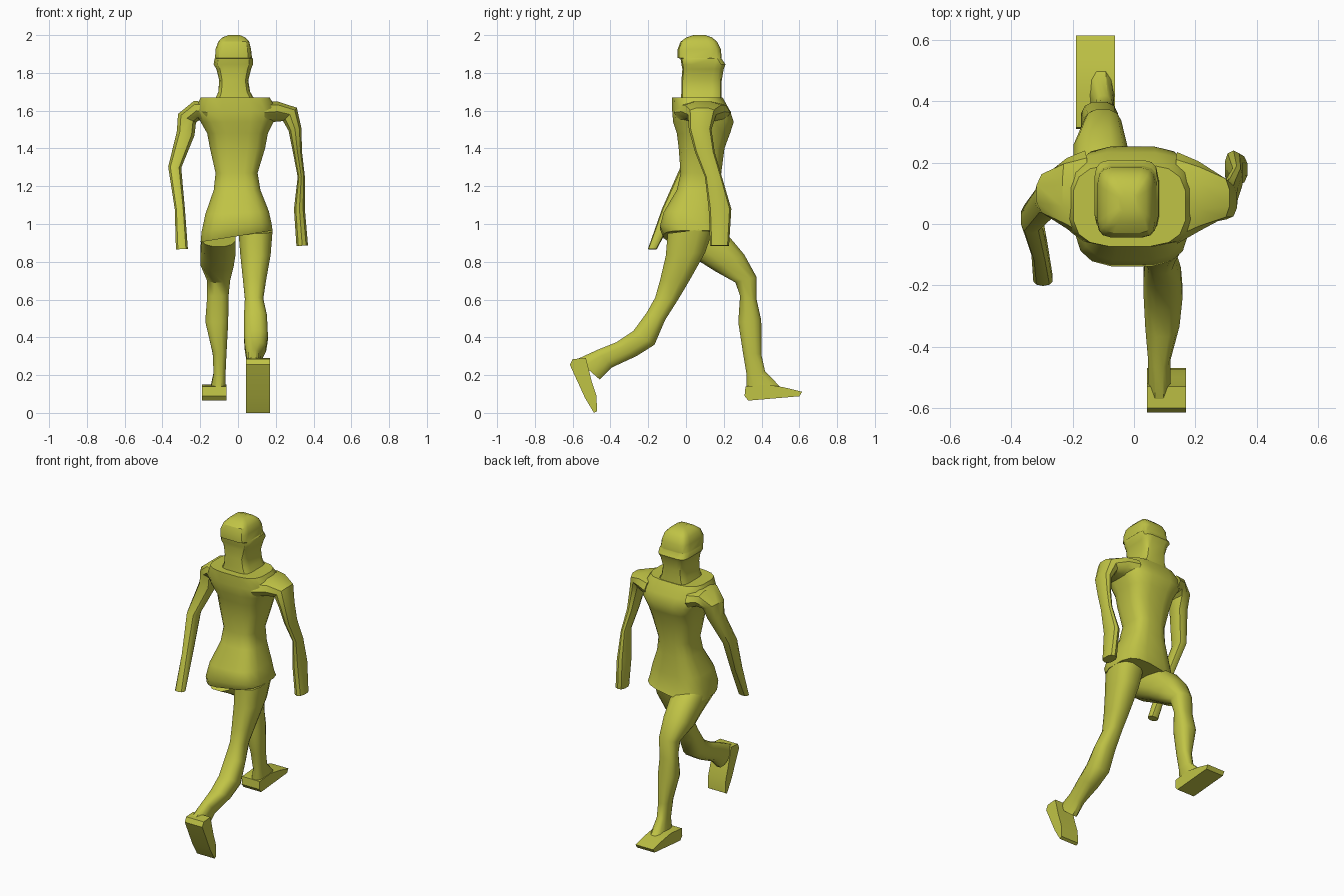
import bpy, bmesh, math
from mathutils import Vector

skin = bpy.data.materials.new("olive")
skin.diffuse_color = (0.53, 0.55, 0.06, 1)


def finish(name, bm, angle=40):
    bmesh.ops.recalc_face_normals(bm, faces=bm.faces)
    me = bpy.data.meshes.new(name)
    bm.to_mesh(me)
    bm.free()
    ob = bpy.data.objects.new(name, me)
    bpy.context.collection.objects.link(ob)
    me.materials.append(skin)
    bpy.ops.object.select_all(action='DESELECT')
    ob.select_set(True)
    bpy.context.view_layer.objects.active = ob
    bpy.ops.object.shade_smooth_by_angle(angle=math.radians(angle))
    return ob


def loft(name, rings, power, sides=16, angle=40):
    """Skin rings given as (centre, half axis u, half axis v, slope)."""
    bm = bmesh.new()
    loops = []
    for c, u, v, slope in rings:
        loop = []
        for i in range(sides):
            t = 2 * math.pi * (i + 0.5) / sides
            a, b = math.cos(t), math.sin(t)
            a = math.copysign(abs(a) ** (2 / power), a)
            b = math.copysign(abs(b) ** (2 / power), b)
            p = c + u * a + v * b
            p.z += slope * (p.x - c.x)
            loop.append(bm.verts.new(p))
        loops.append(loop)
    for l0, l1 in zip(loops, loops[1:]):
        for i in range(sides):
            j = (i + 1) % sides
            bm.faces.new((l0[i], l0[j], l1[j], l1[i]))
    bm.faces.new(loops[0])
    bm.faces.new(loops[-1])
    return finish(name, bm, angle)


def stack(rows):
    """Level rings: z, x0, x1, y0, y1, slope."""
    return [(Vector(((x0 + x1) / 2, (y0 + y1) / 2, z)), Vector(((x1 - x0) / 2, 0, 0)),
             Vector((0, (y1 - y0) / 2, 0)), s) for z, x0, x1, y0, y1, s in rows]


def limb(rows):
    """Tilted rings from a front and back outline point: yf, zf, yb, zb, x0, x1."""
    return [(Vector(((x0 + x1) / 2, (a + c) / 2, (b + d) / 2)), Vector(((x1 - x0) / 2, 0, 0)),
             Vector((0, (a - c) / 2, (b - d) / 2)), 0) for a, b, c, d, x0, x1 in rows]


def tube(rows):
    """Rings square to a path: x, y, z, half thickness, half depth in y."""
    pts = [Vector(r[:3]) for r in rows]
    out = []
    for i, r in enumerate(rows):
        t = pts[min(i + 1, len(pts) - 1)] - pts[max(i - 1, 0)]
        n = Vector((t.z, 0, -t.x)).normalized()
        out.append((pts[i], n * r[3], Vector((0, r[4], 0)), 0))
    return out


def foot(name, profile, x0, x1):
    """Side profile in y, z drawn across the foot width."""
    bm = bmesh.new()
    f = bm.faces.new([bm.verts.new((x0, y, z)) for y, z in profile])
    r = bmesh.ops.extrude_face_region(bm, geom=[f])
    bmesh.ops.translate(bm, vec=(x1 - x0, 0, 0),
                        verts=[v for v in r["geom"] if isinstance(v, bmesh.types.BMVert)])
    return finish(name, bm, 30)


# Torso, from the flat shoulder line to the slanted hip line
loft("torso", stack([
    (1.67, -.20, .17, -.075, .195, 0), (1.60, -.23, .21, -.075, .235, 0),
    (1.54, -.20, .19, -.07, .255, 0), (1.48, -.165, .16, -.05, .235, 0),
    (1.40, -.15, .145, -.04, .205, 0), (1.27, -.12, .105, -.03, .188, 0),
    (1.18, -.13, .12, -.05, .185, 0), (1.06, -.175, .165, -.12, .19, .05),
    (.98, -.195, .18, -.14, .20, .12), (.935, -.20, .185, -.12, .215, .16)]), 3.2)

# Neck and head, ear band, cap dome
loft("head", stack([
    (1.64, -.13, .10, -.03, .19, 0), (1.70, -.105, .065, -.025, .19, 0),
    (1.76, -.10, .055, -.025, .19, 0), (1.82, -.115, .07, -.02, .20, 0),
    (1.845, -.13, .08, -.025, .21, 0), (1.875, -.125, .08, -.03, .19, 0),
    (1.88, -.122, .075, -.045, .19, 0), (1.925, -.12, .07, -.045, .185, 0),
    (1.965, -.105, .06, -.03, .165, 0), (1.987, -.085, .04, 0, .14, 0),
    (2.0, -.05, .01, .04, .10, 0)]), 5, angle=32)

# Arms, one swinging forward and one back
loft("forward_arm", tube([
    (.14, .085, 1.59, .06, .15), (.21, .09, 1.595, .055, .115), (.275, .085, 1.58, .053, .075),
    (.302, .075, 1.50, .036, .06), (.315, .10, 1.38, .025, .052), (.335, .145, 1.25, .02, .045),
    (.325, .18, 1.08, .03, .06), (.34, .178, .885, .032, .05)]), 2.4, 10)
loft("rear_arm", tube([
    (-.16, .09, 1.59, .06, .15), (-.22, .10, 1.6, .055, .115), (-.27, .10, 1.56, .055, .075),
    (-.277, .085, 1.48, .05, .055), (-.335, .02, 1.30, .036, .05), (-.308, -.085, 1.08, .028, .042),
    (-.297, -.178, .867, .033, .024)]), 2.4, 10)

# Legs in mid stride
loft("forward_leg", limb([
    (.16, .98, -.08, .88, -.195, -.01), (.235, .93, .07, .80, -.20, -.01),
    (.31, .84, .15, .75, -.20, -.02), (.375, .72, .26, .69, -.165, -.04),
    (.375, .60, .285, .62, -.165, -.05), (.40, .49, .275, .48, -.175, -.05),
    (.40, .31, .30, .32, -.135, -.06), (.42, .22, .32, .20, -.13, -.065),
    (.50, .14, .315, .09, -.15, -.065)]), 2.6, 12)
loft("rear_leg", limb([
    (.15, .98, -.10, .95, 0, .185), (.105, .85, -.11, .83, .01, .175),
    (.02, .70, -.14, .70, .025, .15), (-.04, .60, -.165, .61, .035, .135),
    (-.11, .49, -.21, .53, .03, .155), (-.165, .36, -.28, .435, .03, .16),
    (-.26, .30, -.37, .375, .035, .15), (-.39, .24, -.47, .335, .045, .12),
    (-.455, .175, -.58, .285, .045, .12)]), 2.6, 12)

# Blocky feet
foot("forward_foot", [(.31, .09), (.33, .065), (.60, .088), (.615, .112),
                      (.52, .135), (.43, .15), (.315, .14)], -.19, -.062)
foot("rear_foot", [(-.60, .285), (-.615, .255), (-.535, .08), (-.487, 0), (-.47, .01),
                   (-.475, .095), (-.50, .17), (-.53, .29)], .042, .17)
